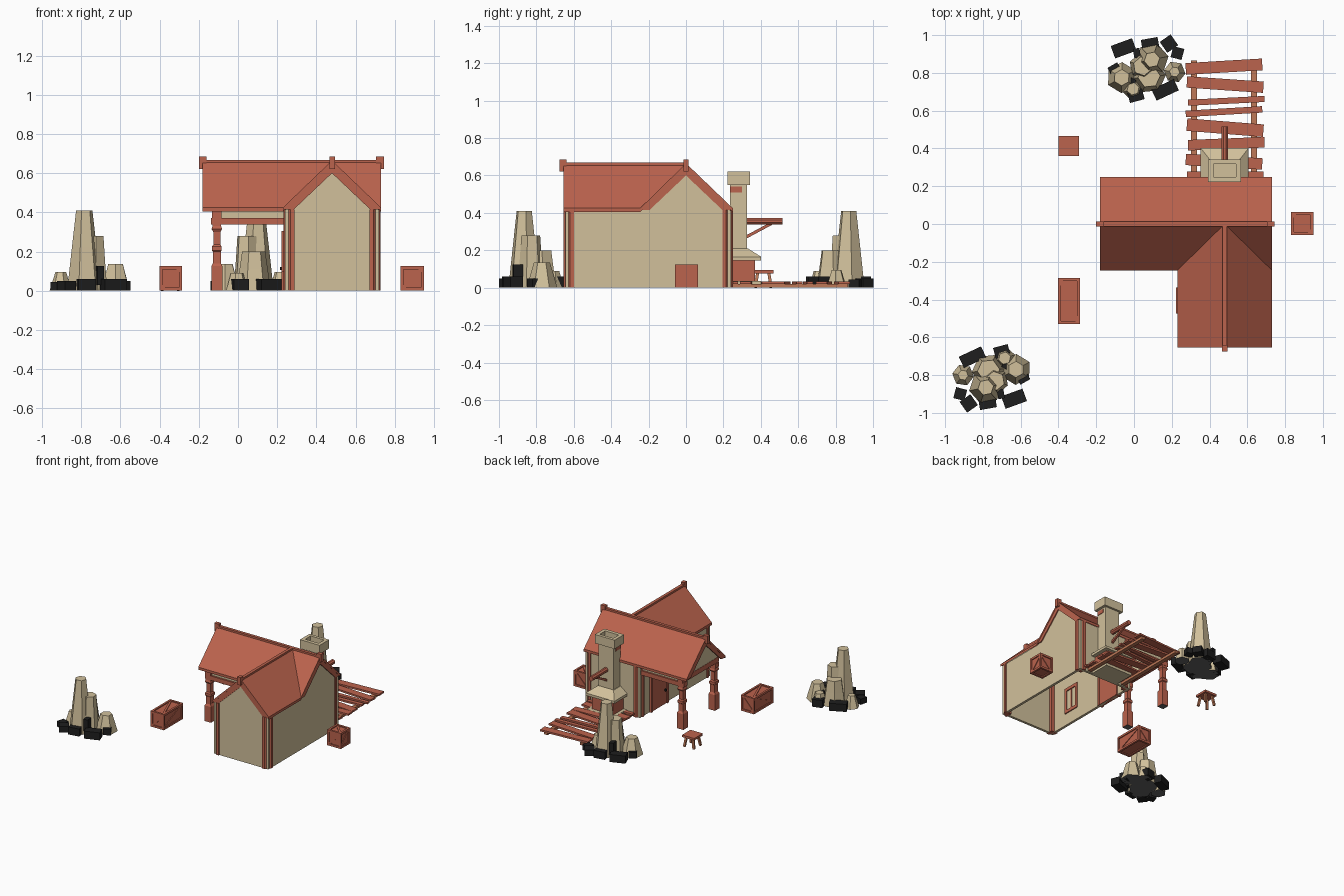
import bpy, bmesh, math
from mathutils import Vector, Matrix


def material(name, rgb):
    m = bpy.data.materials.new(name)
    m.diffuse_color = (*rgb, 1)
    return m


RED = material("terracotta wood", (0.50, 0.125, 0.075))
ORANGE = material("light wood", (0.52, 0.19, 0.095))
CREAM = material("cream stone", (0.64, 0.53, 0.33))
BLACK = material("coal black", (0.013, 0.013, 0.013))
GREY = material("grey underside", (0.12, 0.12, 0.12))


def finish(name, bm, mat, under=None):
    bmesh.ops.recalc_face_normals(bm, faces=bm.faces)
    me = bpy.data.meshes.new(name)
    me.materials.append(mat)
    if under:
        me.materials.append(under)
        for f in bm.faces:
            if f.normal.z < -0.9 and f.calc_center_median().z < 0.005:
                f.material_index = 1
    bm.to_mesh(me)
    bm.free()
    ob = bpy.data.objects.new(name, me)
    bpy.context.collection.objects.link(ob)
    return ob


def prism(name, pts, vec, mat, under=None):
    bm = bmesh.new()
    f = bm.faces.new([bm.verts.new(p) for p in pts])
    r = bmesh.ops.extrude_face_region(bm, geom=[f])
    bmesh.ops.translate(bm, vec=vec, verts=[v for v in r["geom"] if isinstance(v, bmesh.types.BMVert)])
    return finish(name, bm, mat, under)


def box(name, x, y, z, mat, under=None):
    return prism(name, [(x[0], y[0], z[0]), (x[1], y[0], z[0]), (x[1], y[1], z[0]), (x[0], y[1], z[0])],
                 (0, 0, z[1] - z[0]), mat, under)


def loft(name, rings, mat, under=None):
    """Closed solid through matching rings of points."""
    bm = bmesh.new()
    vs = [[bm.verts.new(p) for p in r] for r in rings]
    n = len(vs[0])
    for a, b in zip(vs, vs[1:]):
        for i in range(n):
            bm.faces.new((a[i], a[(i + 1) % n], b[(i + 1) % n], b[i]))
    bm.faces.new(vs[0])
    bm.faces.new(vs[-1])
    return finish(name, bm, mat, under)


def bar(name, p, q, w, h, mat, n=4):
    """Straight beam from p to q, square or n-sided."""
    p, q = Vector(p), Vector(q)
    d = (q - p).normalized()
    s = d.cross(Vector((0, 0, 1)) if abs(d.z) < 0.9 else Vector((1, 0, 0))).normalized()
    u = s.cross(d)
    k = 1 / math.cos(math.pi / n)
    ring = [s * w / 2 * k * math.cos(a) + u * h / 2 * k * math.sin(a)
            for a in (2 * math.pi * (i + 0.5) / n for i in range(n))]
    return loft(name, [[p + r for r in ring], [q + r for r in ring]], mat)


def rect(x0, x1, y0, y1, z):
    return [(x0, y0, z), (x1, y0, z), (x1, y1, z), (x0, y1, z)]


# House walls
T = 0.02
box("front_wall", (0.24, 0.72), (-0.645, -0.645 + T), (0, 0.41), CREAM)
box("back_wall", (0.24, 0.72), (0.24 - T, 0.24), (0, 0.41), CREAM)
box("right_wall", (0.72 - T, 0.72), (-0.645, 0.24), (0, 0.41), CREAM)
box("left_wall", (0.24, 0.24 + T), (-0.645, 0.24), (0, 0.41), CREAM)
prism("front_gable", [(0.24, -0.645, 0.41), (0.72, -0.645, 0.41), (0.48, -0.645, 0.645)], (0, T, 0), CREAM)
for nm, x in (("right_gable", 0.70), ("porch_gable", -0.13)):
    prism(nm, [(x, -0.24, 0.41), (x, 0.24, 0.41), (x, 0, 0.645)], (T, 0, 0), CREAM)

# Chamfered corner posts
for i, (cx, cy, sx, sy) in enumerate([(0.232, -0.655, 1, 1), (0.728, -0.655, -1, 1),
                                      (0.728, 0.25, -1, -1), (0.232, 0.25, 1, -1)]):
    c, w = 0.036, 0.056
    pts = [(c, 0), (w, 0), (w, w), (0, w), (0, c)]
    prism(f"corner_post_{i}", [(cx + sx * a, cy + sy * b, 0) for a, b in pts], (0, 0, 0.415), RED)

# Roof slopes, mitred along the valleys
E, R = 0.425, 0.665
slopes = {
    "main_roof_back": [(-0.18, 0.25, E), (0.73, 0.25, E), (0.73, 0, R), (-0.18, 0, R)],
    "main_roof_front": [(-0.18, -0.245, E), (0.235, -0.245, E), (0.48, 0, R), (-0.18, 0, R)],
    "main_roof_front_right": [(0.73, -0.245, E), (0.73, 0, R), (0.48, 0, R)],
    "wing_roof_left": [(0.23, -0.655, E), (0.48, -0.655, R), (0.48, 0, R), (0.23, -0.245, E)],
    "wing_roof_right": [(0.73, -0.655, E), (0.48, -0.655, R), (0.48, 0, R), (0.73, -0.245, E)],
}
for nm, pts in slopes.items():
    prism(nm, pts, (0, 0, -0.02), RED)

# Barge boards and ridge beams with end blocks
for s in (-1, 1):
    prism("wing_barge_board", [(0.48 + s * 0.245, -0.653, 0.415), (0.48, -0.653, 0.65),
                               (0.48, -0.653, 0.60), (0.48 + s * 0.195, -0.653, 0.415)], (0, 0.012, 0), RED)
    for x in (-0.178, 0.716):
        prism("main_barge_board", [(x, s * 0.245, 0.415), (x, 0, 0.65),
                                   (x, 0, 0.60), (x, s * 0.195, 0.415)], (0.012, 0, 0), RED)
box("main_ridge", (-0.19, 0.735), (-0.012, 0.012), (0.64, 0.668), RED)
box("wing_ridge", (0.468, 0.492), (-0.66, 0), (0.64, 0.668), RED)
for x in (-0.2, 0.705):
    box("ridge_end", (x, x + 0.04), (-0.014, 0.014), (0.622, 0.685), RED)
box("wing_ridge_end", (0.466, 0.494), (-0.675, -0.64), (0.622, 0.685), RED)

# Porch: turned posts, beams, cream fringe
for y in (-0.2, 0.2):
    prof = [(0.028, 0), (0.028, 0.125), (0.02, 0.14), (0.02, 0.2), (0.025, 0.205), (0.025, 0.225),
            (0.018, 0.235), (0.018, 0.3), (0.027, 0.315), (0.022, 0.33), (0.022, 0.415)]
    loft("porch_post", [rect(-0.108 - r, -0.108 + r, y - r, y + r, z) for r, z in prof], RED, GREY)
    box("porch_beam", (-0.137, 0.24), (y - 0.024, y + 0.024), (0.337, 0.372), RED)
    box("porch_fringe", (-0.09, 0.24), (y - 0.01, y + 0.01), (0.372, 0.42), CREAM)
box("porch_end_beam", (-0.132, -0.084), (-0.23, 0.23), (0.372, 0.412), RED)

# Door and window on the porch side
box("door", (0.23, 0.265), (-0.085, 0.105), (0, 0.28), RED)
for y in (-0.1, 0.1):
    box("door_jamb", (0.222, 0.268), (y, y + 0.02), (0, 0.29), RED)
box("door_lintel", (0.222, 0.268), (-0.1, 0.12), (0.28, 0.305), RED)
box("door_knob", (0.215, 0.232), (-0.07, -0.055), (0.105, 0.12), BLACK)
for y in (-0.475, -0.355):
    box("window_jamb", (0.222, 0.268), (y, y + 0.02), (0.1, 0.3), RED)
for z in (0.095, 0.28):
    box("window_rail", (0.222, 0.268), (-0.475, -0.335), (z, z + 0.025), RED)
box("window_mullion", (0.228, 0.265), (-0.411, -0.399), (0.1, 0.3), RED)

# Chimney
box("chimney_base", (0.36, 0.60), (0.23, 0.40), (0, 0.035), CREAM)
box("firebox", (0.385, 0.575), (0.23, 0.37), (0.035, 0.145), RED)
loft("chimney_hood", [rect(0.353, 0.607, 0.235, 0.402, 0.145), rect(0.353, 0.607, 0.235, 0.402, 0.165),
                      rect(0.41, 0.55, 0.235, 0.33, 0.21)], CREAM)
box("chimney_stack", (0.415, 0.545), (0.235, 0.325), (0.2, 0.56), CREAM)
box("chimney_band", (0.411, 0.549), (0.235, 0.30), (0.51, 0.54), RED)
loft("chimney_cap", [rect(0.393, 0.567, 0.222, 0.342, 0.55), rect(0.393, 0.567, 0.222, 0.342, 0.62),
                     rect(0.42, 0.54, 0.25, 0.318, 0.62), rect(0.42, 0.54, 0.25, 0.318, 0.575)], CREAM)
bar("chimney_pole", (0.48, 0.32, 0.355), (0.48, 0.517, 0.355), 0.036, 0.036, RED, 8)
bar("pole_brace", (0.48, 0.32, 0.27), (0.48, 0.46, 0.345), 0.016, 0.016, RED)

# Back boardwalk of uneven planks on two rails
for x in (0.318, 0.635):
    box("walk_rail", (x - 0.016, x + 0.016), (0.25, 0.865), (0, 0.02), ORANGE)
for i, (y, w, t) in enumerate([(0.833, 0.062, 0.012), (0.738, 0.06, -0.014), (0.652, 0.032, 0.01), (0.595, 0.034, 0.012),
                               (0.51, 0.066, -0.016), (0.425, 0.056, 0.008), (0.33, 0.06, -0.012), (0.262, 0.03, 0)]):
    o = (i % 3 - 1) * 0.006
    bar(f"walk_plank_{i}", (0.28 + o, y - t, 0.027), (0.685 + o, y + t, 0.027), w, 0.014, RED)


# Crates with edge frames and diagonal braces
def crate(name, x, y, h):
    t, g = 0.016, 0.008
    box(name + "_body", (x[0] + g, x[1] - g), (y[0] + g, y[1] - g), (g, h - g), RED)
    for a in (x[0], x[1] - t):
        for b in (y[0], y[1] - t):
            box(name + "_upright", (a, a + t), (b, b + t), (0, h), RED)
        for c in (0, h - t):
            box(name + "_long_rail", (a, a + t), y, (c, c + t), RED)
    for b in (y[0], y[1] - t):
        for c in (0, h - t):
            box(name + "_cross_rail", x, (b, b + t), (c, c + t), RED)
    x0, x1, y0, y1, z0, z1 = x[0] + t, x[1] - t, y[0] + t, y[1] - t, t, h - t
    for a in (x[0] + g, x[1] - g):
        bar(name + "_brace", (a, y0, z0), (a, y1, z1), 0.01, 0.016, RED)
    for b in (y[0] + g, y[1] - g):
        bar(name + "_brace", (x0, b, z0), (x1, b, z1), 0.01, 0.016, RED)
    bar(name + "_top_brace", (x0, y1, h - g), (x1, y0, h - g), 0.016, 0.01, RED)


crate("long_crate", (-0.402, -0.285), (-0.53, -0.285), 0.125)
crate("small_crate", (0.83, 0.95), (-0.058, 0.064), 0.125)

# Stool
box("stool_seat", (-0.4, -0.292), (0.36, 0.467), (0.077, 0.094), RED)
for sx in (-1, 1):
    for sy in (-1, 1):
        bar("stool_leg", (-0.346 + sx * 0.042, 0.413 + sy * 0.042, 0),
            (-0.346 + sx * 0.03, 0.413 + sy * 0.03, 0.08), 0.016, 0.016, ORANGE)


# Rock spires with coal heaps; the back one is turned half round
def rock_heap(name, cx, cy, s):
    chunks = [(-0.03, -0.055, 0.085, 0.41, 0.5, 0.2), (0.02, -0.02, 0.068, 0.28, 0.75, 0.7),
              (-0.015, 0.035, 0.085, 0.2, 0.7, 0.1), (0.13, 0.04, 0.078, 0.135, 0.55, 0.5),
              (-0.15, 0.01, 0.055, 0.095, 0.5, 0.9), (0.07, 0.1, 0.055, 0.09, 0.6, 0.3)]
    for i, (x, y, r, h, k, a) in enumerate(chunks):
        rings = []
        for f, z in ((1.05, 0), (0.5 + k / 2, h * 0.55), (k, h)):
            rings.append([(cx + s * (x + r * f * math.cos(a + j * math.tau / 6)),
                           cy + s * (y + r * f * math.sin(a + j * math.tau / 6)), z) for j in range(6)])
        loft(f"{name}_rock_{i}", rings, CREAM, GREY)
    coal = [(-0.1, 0.105, 0.13, 0.065, 25, 0, 0.06), (0.055, 0.135, 0.08, 0.06, 15, 0, 0.06),
            (0.11, 0.045, 0.11, 0.04, -30, 0.065, 0.085), (0.12, -0.115, 0.12, 0.07, 20, 0, 0.06),
            (-0.12, -0.14, 0.07, 0.07, 35, 0, 0.05), (-0.165, -0.09, 0.06, 0.06, -15, 0, 0.045),
            (-0.02, -0.14, 0.09, 0.055, 10, 0, 0.06), (0.05, -0.09, 0.035, 0.05, 10, 0.03, 0.125),
            (0.165, 0.0, 0.06, 0.06, 30, 0, 0.05)]
    for i, (x, y, w, d, a, z0, z1) in enumerate(coal):
        ob = box(f"{name}_coal_{i}", (-w / 2, w / 2), (-d / 2, d / 2), (z0, z1), BLACK)
        ob.data.transform(Matrix.Translation((cx + s * x, cy + s * y, 0))
                          @ Matrix.Rotation(math.radians(a), 4, "Z"))


rock_heap("front", -0.755, -0.81, 1)
rock_heap("back", 0.065, 0.815, -1)
